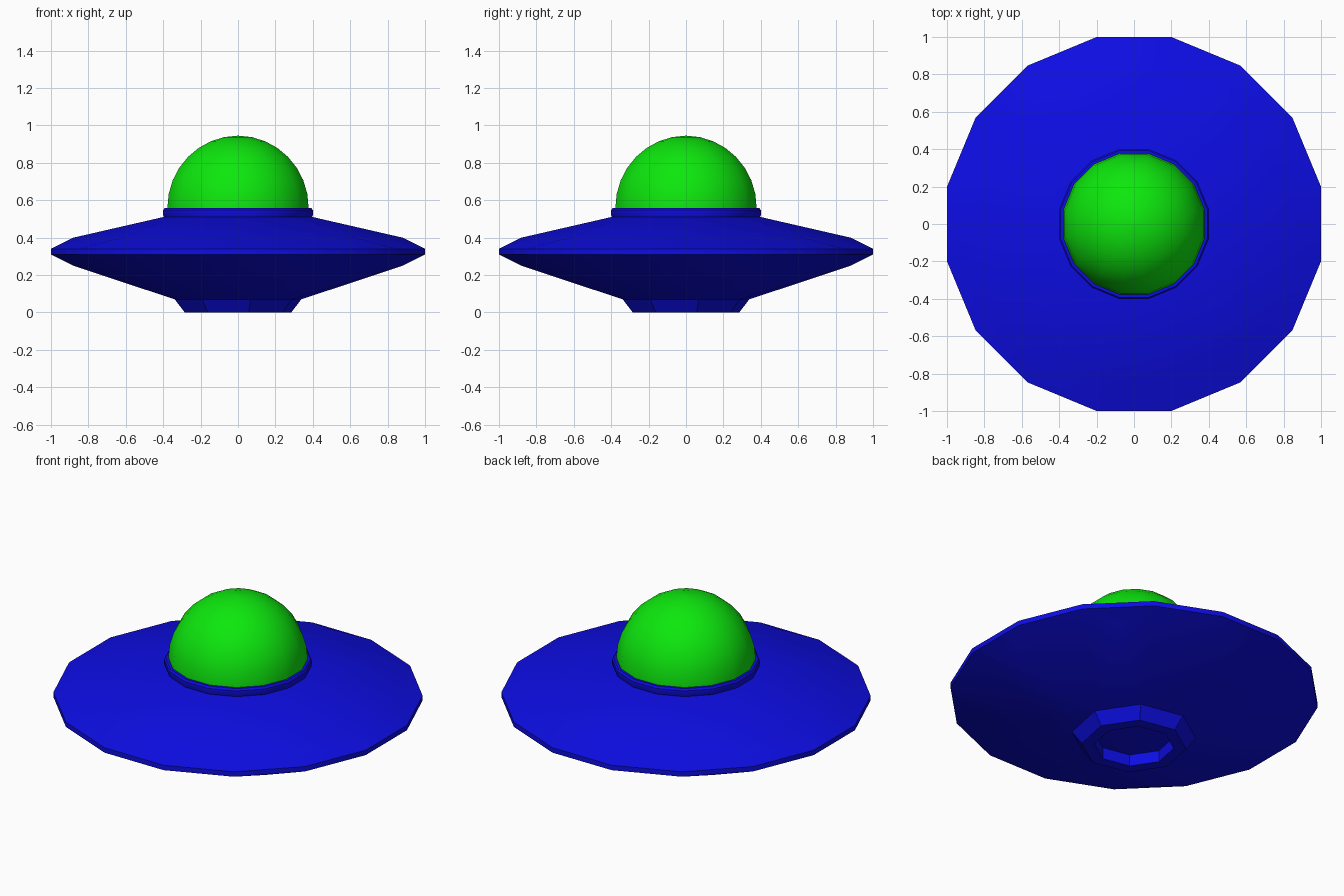
import bpy, bmesh, math

if "Cube" in bpy.data.objects:
    bpy.data.objects.remove(bpy.data.objects["Cube"])

HALF = math.radians(11.25)      # turns the 16-sided rings so flat sides face the axes


def material(name, rgb):
    m = bpy.data.materials.new(name)
    m.diffuse_color = (*rgb, 1)
    m.use_nodes = True
    m.node_tree.nodes["Principled BSDF"].inputs["Base Color"].default_value = m.diffuse_color
    return m


BLUE = material("hull blue", (0.004, 0.004, 0.78))
GREEN = material("dome green", (0.004, 0.8, 0.004))


def ring(bm, r, z, n, turn):
    return [bm.verts.new((r * math.cos(turn + math.tau * i / n),
                          r * math.sin(turn + math.tau * i / n), z)) for i in range(n)]


def finish(bm, name, mat, angle=30):
    me = bpy.data.meshes.new(name)
    bm.to_mesh(me)
    bm.free()
    ob = bpy.data.objects.new(name, me)
    me.materials.append(mat)
    bpy.context.collection.objects.link(ob)
    bpy.ops.object.select_all(action='DESELECT')
    ob.select_set(True)
    bpy.context.view_layer.objects.active = ob
    bpy.ops.object.shade_smooth_by_angle(angle=math.radians(angle))
    return ob


def lathe(name, profile, n, mat, cap=False):
    """Spin (radius, height) points, listed bottom outside to top inside."""
    bm = bmesh.new()
    rings = [ring(bm, r, z, n, HALF) for r, z in profile]
    for a, b in zip(rings, rings[1:]):
        for i in range(n):
            j = (i + 1) % n
            bm.faces.new((a[i], a[j], b[j], b[i]))
    if cap:
        bm.faces.new(rings[-1])
    return finish(bm, name, mat)


# Saucer body: convex shell around the rim, the two shoulder rings and both ends
bm = bmesh.new()
ring(bm, 0.408, 0.51, 16, HALF)
ring(bm, 0.88, 0.40, 8, 0)
ring(bm, 1.0196, 0.34, 16, HALF)
ring(bm, 1.0196, 0.31, 16, HALF)
ring(bm, 0.88, 0.25, 8, 0)
ring(bm, 0.345, 0.07, 8, HALF)
bmesh.ops.convex_hull(bm, input=bm.verts[:])
bmesh.ops.recalc_face_normals(bm, faces=bm.faces[:])
finish(bm, "saucer_body", BLUE)

# Hollow eight-sided foot: inner wall, underside, outer wall
lathe("foot", [(0.22, 0.07), (0.22, 0.0), (0.29, 0.0), (0.345, 0.07)], 8, BLUE)

# Collar around the dome
lathe("collar", [(0.40, 0.505), (0.408, 0.52), (0.408, 0.547), (0.40, 0.558),
                 (0.37, 0.558)], 16, BLUE)

# Half-round dome with a small flat top
R = 0.385
dome = [(R * math.cos(k * HALF), 0.56 + R * math.sin(k * HALF)) for k in range(8)]
lathe("dome", [(R, 0.55)] + dome + [(0.004, 0.56 + R)], 16, GREEN, cap=True)
